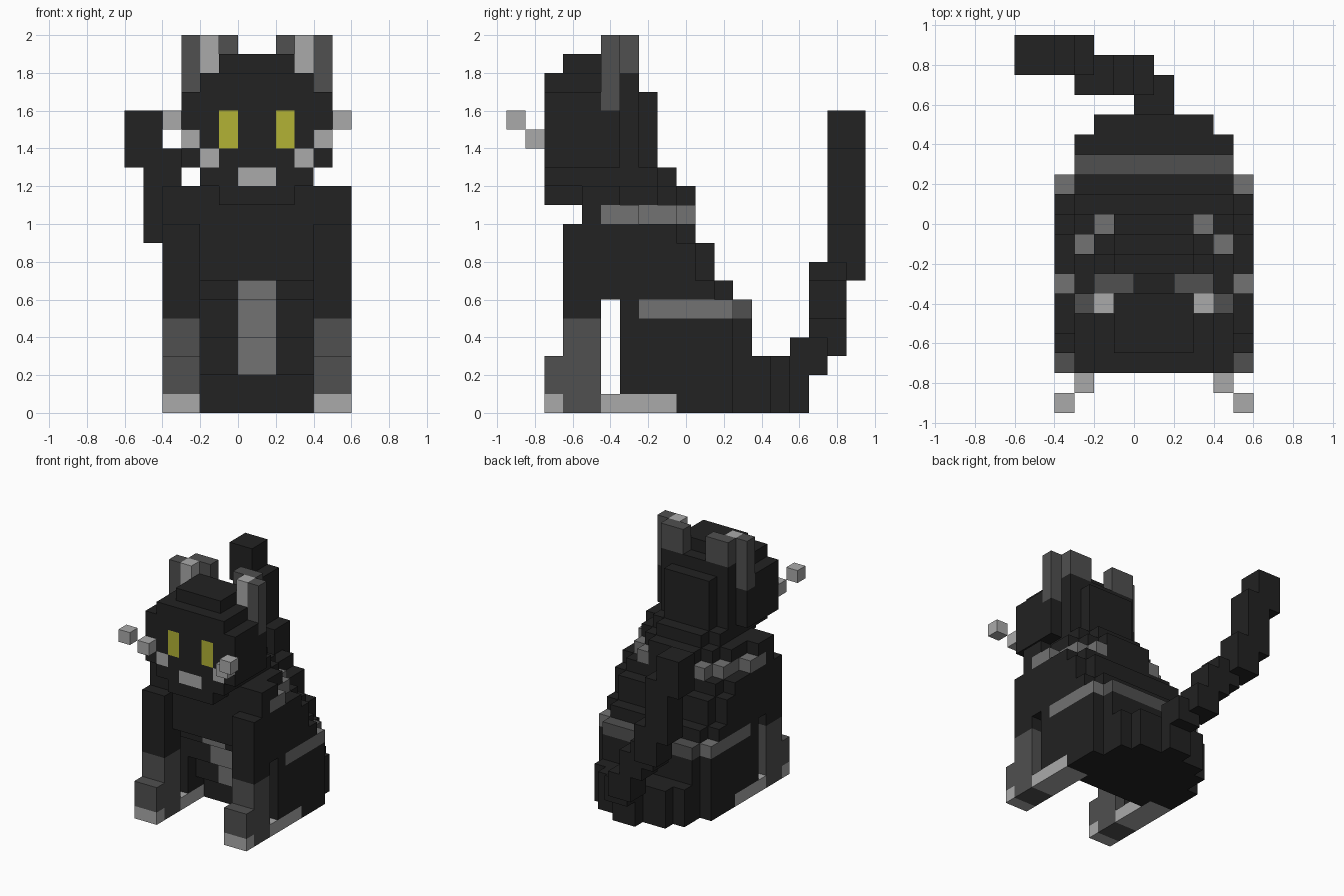
import bpy
import bmesh
from mathutils import Vector

if "Cube" in bpy.data.objects:
    bpy.data.objects.remove(bpy.data.objects["Cube"], do_unlink=True)

CELL = 0.1
ORIGIN = Vector((0.1, -0.95, 0.0))  # the body's mid plane, nose end, floor

# Flat colours
COLOURS = {
    "black": (0.016, 0.016, 0.016),
    "dark_grey": (0.08, 0.08, 0.08),
    "mid_grey": (0.17, 0.17, 0.17),
    "light_grey": (0.4, 0.4, 0.4),
    "yellow": (0.445, 0.445, 0.036),
}
MATERIALS = {}
for name, rgb in COLOURS.items():
    mat = bpy.data.materials.new(name)
    mat.use_nodes = True
    mat.diffuse_color = (*rgb, 1)
    mat.node_tree.nodes["Principled BSDF"].inputs["Base Color"].default_value = (*rgb, 1)
    MATERIALS[name] = mat
SLOTS = list(COLOURS)

cells = {}  # grid cell -> (part, colour)


def fill(part, x, y, z, colour="black"):
    """Fill a block of cells; later blocks replace earlier ones."""
    for i in range(*x):
        for j in range(*y):
            for k in range(*z):
                cells[i, j, k] = (part, colour)


def centred(part, half, y, z, colour="black"):
    fill(part, (-half, half), y, z, colour)


def pair(part, x, y, z, colour="black"):
    """Fill a block on the left (+x) and its mirror on the right."""
    fill("left_" + part, x, y, z, colour)
    fill("right_" + part, (-x[1], -x[0]), y, z, colour)


def repaint(x, y, z, colour):
    """Recolour the filled cells of a block."""
    for c, (part, _) in list(cells.items()):
        if all(a <= v < b for v, (a, b) in zip(c, (x, y, z))):
            cells[c] = (part, colour)


def build_parts():
    parts = {}
    for c, (part, colour) in cells.items():
        parts.setdefault(part, {})[c] = colour
    for part, block in parts.items():
        bm = bmesh.new()
        for c, colour in block.items():
            centre = Vector(c) + Vector((0.5, 0.5, 0.5))
            for axis in range(3):
                for sign in (-1, 1):
                    near = list(c)
                    near[axis] += sign
                    if tuple(near) in block:
                        continue
                    n, u, v = Vector(), Vector(), Vector()
                    n[axis], u[(axis + 1) % 3], v[(axis + 2) % 3] = sign / 2, sign / 2, 0.5
                    corners = (-u - v, u - v, u + v, v - u)
                    verts = [bm.verts.new(ORIGIN + (centre + n + d) * CELL) for d in corners]
                    bm.faces.new(verts).material_index = SLOTS.index(colour)
        bmesh.ops.remove_doubles(bm, verts=bm.verts, dist=CELL / 100)
        mesh = bpy.data.meshes.new(part)
        bm.to_mesh(mesh)
        bm.free()
        for slot in SLOTS:
            mesh.materials.append(MATERIALS[slot])
        bpy.context.collection.objects.link(bpy.data.objects.new(part, mesh))


# Body: layers that step forward as they rise (half width, y range, z range)
for half, y, z in (
    (3, (8, 13), (0, 2)), (5, (9, 12), (0, 1)), (3, (7, 13), (2, 4)),
    (3, (6, 13), (4, 6)), (4, (9, 13), (0, 6)),
    (5, (5, 11), (6, 7)), (4, (5, 12), (6, 7)),
    (5, (5, 10), (7, 9)), (4, (5, 11), (7, 9)),
    (5, (5, 9), (9, 10)), (4, (5, 10), (9, 10)),
    (3, (4, 6), (7, 12)),
    (5, (4, 7), (10, 11)), (4, (4, 9), (10, 11)), (3, (4, 10), (10, 11)),
    (5, (4, 6), (11, 12)), (4, (4, 8), (11, 12)),
    (3, (4, 9), (11, 12)), (2, (4, 10), (11, 12)),
    (3, (4, 8), (12, 13)), (2, (4, 9), (12, 13)),
):
    centred("body", half, y, z)

# Rounded rump
centred("rump", 4, (13, 14), (0, 3))
centred("rump", 3, (14, 15), (0, 3))

# Haunches and hind paws
pair("haunch", (3, 5), (6, 12), (1, 6))
pair("hind_paw", (3, 5), (5, 9), (0, 1), "light_grey")

# Side and back stripes
for side in ((4, 5), (-5, -4)):
    repaint(side, (7, 12), (5, 6), "mid_grey")
    repaint(side, (5, 7), (10, 11), "mid_grey")
for side in ((3, 4), (-4, -3)):
    repaint(side, (7, 9), (10, 11), "mid_grey")
for side in ((2, 3), (-3, -2)):
    repaint(side, (9, 10), (10, 11), "mid_grey")
repaint((-4, 4), (12, 13), (5, 6), "dark_grey")

# Chest patch
for y, z in ((5, (6, 7)), (6, (4, 6)), (7, (2, 4))):
    repaint((-1, 1), (y, y + 1), z, "mid_grey")

# Front legs with socks and light toes
pair("front_leg", (3, 5), (3, 5), (5, 10))
pair("front_leg", (3, 5), (3, 5), (0, 5), "dark_grey")
pair("front_paw", (3, 5), (2, 3), (0, 3), "dark_grey")
pair("front_paw", (3, 5), (2, 3), (0, 1), "light_grey")

# Head
for half, y, z in (
    (2, (2, 4), (11, 12)), (3, (2, 7), (12, 18)), (4, (2, 6), (13, 17)),
    (3, (6, 7), (13, 18)), (2, (7, 8), (13, 17)), (2, (3, 6), (18, 19)),
):
    centred("head", half, y, z)
repaint((-1, 1), (2, 3), (12, 13), "light_grey")  # muzzle
for eye in ((1, 2), (-2, -1)):
    repaint(eye, (2, 3), (14, 16), "yellow")

# Whiskers, fanning out and forward
for step in range(3):
    pair("whisker", (2 + step, 3 + step), (2 - step, 3 - step),
         (13 + step, 14 + step), "light_grey")

# Ears
pair("ear", (3, 4), (5, 6), (16, 20), "dark_grey")
pair("ear", (1, 3), (6, 7), (18, 20), "dark_grey")
pair("ear", (2, 3), (5, 6), (18, 20), "light_grey")

# Tail: blocks from the rump up to the tip, drifting right
for x, y, z in (
    (-1, (15, 16), (0, 3)), (-1, (15, 17), (2, 4)),
    (-2, (16, 18), (3, 5)), (-3, (16, 18), (5, 7)), (-4, (16, 18), (6, 8)),
    (-5, (17, 19), (7, 10)), (-6, (17, 19), (9, 14)), (-7, (17, 19), (13, 16)),
):
    fill("tail", (x, x + 2), y, z)

build_parts()
